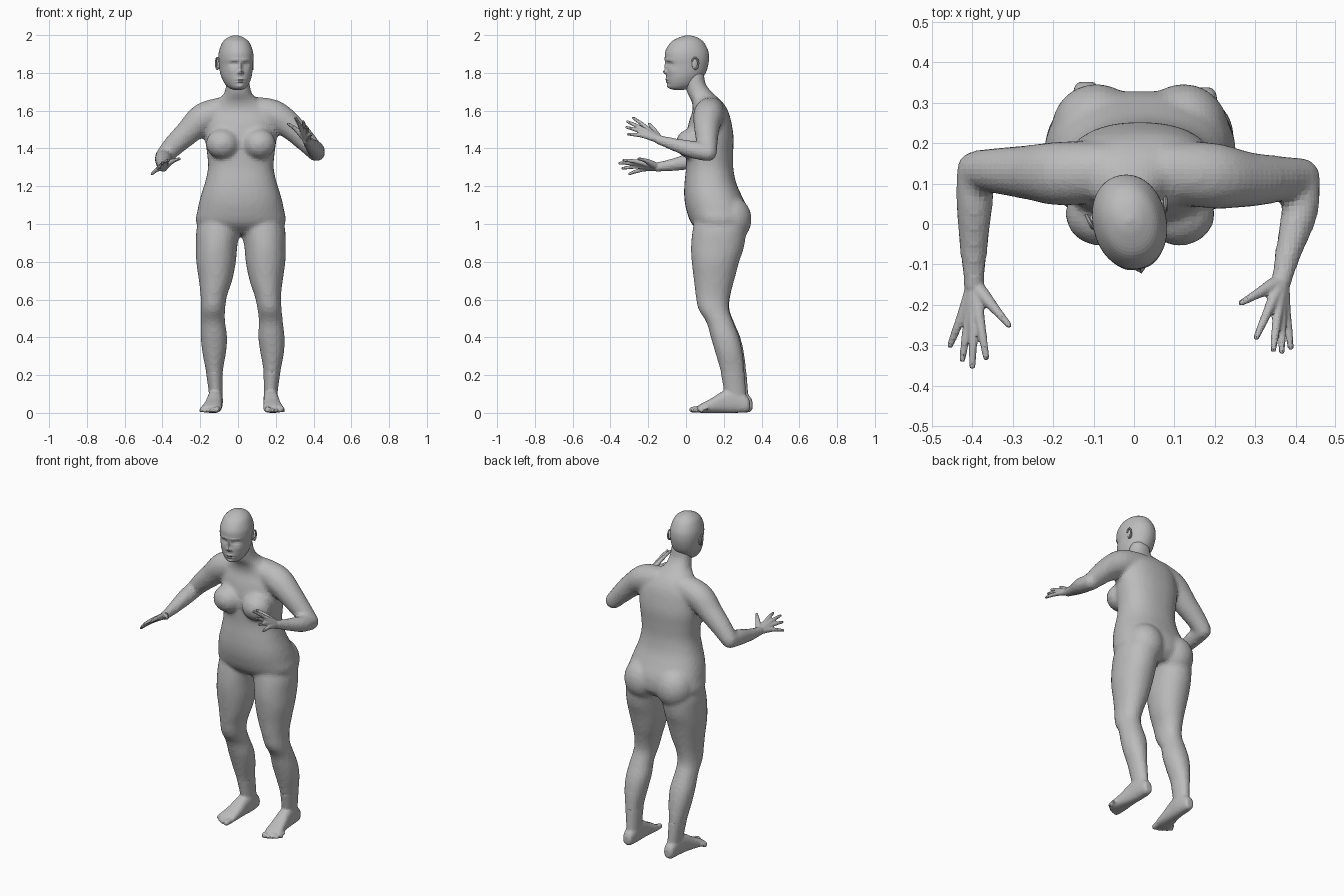
import bpy
import bmesh
from math import sin, cos, pi, exp, radians, copysign
from mathutils import Vector, Matrix

default_cube = bpy.data.objects.get("Cube")
if default_cube:
    bpy.data.objects.remove(default_cube, do_unlink=True)

# One plain grey for the whole figure
grey = bpy.data.materials.new("plain_grey")
grey.use_nodes = True
grey.diffuse_color = (0.5, 0.5, 0.5, 1)
grey.node_tree.nodes["Principled BSDF"].inputs["Base Color"].default_value = (0.5, 0.5, 0.5, 1)


def resample(stations, steps):
    """Catmull-Rom interpolation through tuples of any length."""
    padded = [stations[0], *stations, stations[-1]]
    result = []
    for a, b, c, d in zip(padded, padded[1:], padded[2:], padded[3:]):
        for i in range(steps):
            t = i / steps
            result.append(tuple(
                q + t * (r - p) / 2
                + t * t * (2 * p - 5 * q + 4 * r - s) / 2
                + t * t * t * (3 * q - p - 3 * r + s) / 2
                for p, q, r, s in zip(a, b, c, d)))
    return result + [stations[-1]]


def skin(bm, rings):
    """Bridge rings of points and close both ends."""
    loops = [[bm.verts.new(p) for p in ring] for ring in rings]
    for low, high in zip(loops, loops[1:]):
        for i in range(len(low)):
            j = (i + 1) % len(low)
            bm.faces.new((low[i], low[j], high[j], high[i]))
    bm.faces.new(loops[0][::-1])
    bm.faces.new(loops[-1])


def loft(bm, stations, along="z", sides=32, power=2.0, steps=4):
    """Stations are (position, centre x, half width, low edge, high edge)."""
    rings = []
    for pos, cx, half, low, high in resample(stations, steps):
        ring = []
        for i in range(sides):
            a = 2 * pi * i / sides
            u = copysign(abs(cos(a)) ** (2 / power), cos(a))
            v = copysign(abs(sin(a)) ** (2 / power), sin(a))
            x, w = cx + half * u, (low + high) / 2 + v * (high - low) / 2
            ring.append((x, w, pos) if along == "z" else (x, pos, w))
        rings.append(ring)
    skin(bm, rings)


def ball(bm, centre, radii):
    matrix = Matrix.Translation(centre) @ Matrix.Diagonal((*radii, 1))
    bmesh.ops.create_icosphere(bm, subdivisions=3, radius=1, matrix=matrix)


def tube(bm, stations, sides=16, steps=4):
    """Round limb through (x, y, z, radius) with ball ends."""
    path = resample(stations, steps)
    points = [Vector(p[:3]) for p in path]
    side, rings = None, []
    for i, p in enumerate(points):
        tangent = (points[min(i + 1, len(points) - 1)] - points[max(i - 1, 0)]).normalized()
        side = tangent.orthogonal() if side is None else side - tangent * side.dot(tangent)
        side.normalize()
        other = tangent.cross(side)
        rings.append([p + path[i][3] * (cos(2 * pi * k / sides) * side + sin(2 * pi * k / sides) * other)
                      for k in range(sides)])
    skin(bm, rings)
    for end in (stations[0], stations[-1]):
        ball(bm, end[:3], [end[3]] * 3)


def finish(bm, name, voxel=None, smoothing=4):
    """Turn the parts into one object, fused when a voxel size is given."""
    bmesh.ops.recalc_face_normals(bm, faces=bm.faces[:])
    mesh = bpy.data.meshes.new(name)
    bm.to_mesh(mesh)
    bm.free()
    mesh.materials.append(grey)
    obj = bpy.data.objects.new(name, mesh)
    bpy.context.collection.objects.link(obj)
    if voxel:
        fuse = obj.modifiers.new("fuse", 'REMESH')
        fuse.mode = 'VOXEL'
        fuse.voxel_size = voxel
        relax = obj.modifiers.new("relax", 'SMOOTH')
        relax.factor = 0.5
        relax.iterations = smoothing
    return obj


# Torso and neck
MID = 0.015
body = bmesh.new()
loft(body, [
    (0.95, MID, 0.13, 0.09, 0.28), (1.0, MID, 0.233, 0.03, 0.325), (1.08, MID, 0.228, 0, 0.325),
    (1.15, MID, 0.212, -0.01, 0.295), (1.22, MID, 0.19, -0.008, 0.265), (1.3, MID, 0.174, 0, 0.25),
    (1.38, MID, 0.18, 0, 0.25), (1.46, MID, 0.19, 0, 0.252), (1.54, MID, 0.188, 0.015, 0.24),
    (1.6, 0.01, 0.17, 0.035, 0.222), (1.65, 0, 0.115, 0.03, 0.19), (1.69, 0, 0.075, 0.008, 0.145),
    (1.74, 0, 0.063, -0.005, 0.105), (1.8, 0, 0.058, -0.01, 0.095)], power=2.3)
for s in (-1, 1):
    ball(body, (MID + s * 0.098, 0.025, 1.425), (0.088, 0.08, 0.08))   # bust
    ball(body, (MID + s * 0.108, 0.235, 1.025), (0.112, 0.113, 0.125))  # buttocks

# Legs, with the left one set slightly wider below the knee
LEG = [
    (1.04, 0.095, 0.105, 0.05, 0.31), (0.97, 0.105, 0.115, 0.035, 0.318), (0.88, 0.113, 0.109, 0.026, 0.308),
    (0.8, 0.116, 0.105, 0.03, 0.282), (0.7, 0.119, 0.088, 0.042, 0.255), (0.62, 0.128, 0.07, 0.053, 0.235),
    (0.55, 0.132, 0.064, 0.068, 0.23), (0.48, 0.132, 0.064, 0.112, 0.255), (0.4, 0.127, 0.07, 0.137, 0.288),
    (0.32, 0.126, 0.063, 0.162, 0.307), (0.22, 0.125, 0.045, 0.192, 0.32), (0.12, 0.119, 0.037, 0.212, 0.328),
    (0.05, 0.116, 0.034, 0.22, 0.335)]
FOOT = [
    (0.352, 0, 0.018, 0.02, 0.06), (0.335, 0, 0.031, 0.004, 0.09), (0.27, 0, 0.038, 0, 0.13),
    (0.21, 0.004, 0.041, 0, 0.115), (0.15, 0.01, 0.047, 0, 0.078), (0.1, 0.017, 0.053, 0, 0.052),
    (0.075, 0.021, 0.052, 0.002, 0.036)]
for s, label in ((-1, "right"), (1, "left")):
    def shift(z):
        return (0.03 + 0.025 * min(1, max(0, (0.6 - z) / 0.25))) if s > 0 else 0

    def back(z):
        return -0.014 * max(0, 0.7 - z) / 0.7 if s > 0 else 0

    loft(body, [(z, s * x + shift(z), w, f + back(z), b + back(z)) for z, x, w, f, b in LEG], power=2.1)

    # Foot with five toes
    foot = bmesh.new()
    heel_x = s * 0.118 + shift(0)
    turn = 1.3 if s < 0 else 0.8
    loft(foot, [(y + back(0), heel_x + s * x * turn, w, lo, hi) for y, x, w, lo, hi in FOOT],
         along="y", power=2.4)
    loft(foot, [(z, s * x + shift(z), w, f + back(z), b + back(z)) for z, x, w, f, b in LEG[-3:]])
    for i in range(5):
        r = 0.017 if i == 0 else 0.0125 - 0.0007 * i
        x = heel_x + s * (0.021 * turn - 0.036 + 0.005 * bool(i) + 0.0195 * i)
        tip = 0.048 + 0.003 * i * i + back(0)
        tube(foot, [(x, 0.11, 0.022, r), (x, 0.08, 0.02, r), (x + s * 0.004, tip, r, r)])
    finish(foot, label + "_foot", voxel=0.007, smoothing=3)

# Arms
UPPER_ARMS = {
    "right": [(-0.07, 0.13, 1.6, 0.075), (-0.18, 0.125, 1.563, 0.08), (-0.26, 0.128, 1.49, 0.068),
              (-0.34, 0.132, 1.415, 0.057), (-0.39, 0.135, 1.36, 0.048)],
    "left": [(0.08, 0.13, 1.6, 0.075), (0.19, 0.12, 1.575, 0.082), (0.28, 0.11, 1.515, 0.069),
             (0.36, 0.112, 1.437, 0.057), (0.412, 0.117, 1.38, 0.048)]}
FOREARMS = {
    "right": [(-0.393, 0.135, 1.355, 0.047), (-0.395, 0.05, 1.34, 0.046),
              (-0.397, -0.06, 1.315, 0.035), (-0.396, -0.15, 1.302, 0.026)],
    "left": [(0.415, 0.117, 1.378, 0.047), (0.41, 0.03, 1.395, 0.046),
             (0.385, -0.06, 1.42, 0.035), (0.365, -0.14, 1.445, 0.026)]}
for label in UPPER_ARMS:
    tube(body, UPPER_ARMS[label], sides=24)
    tube(body, FOREARMS[label], sides=24)
finish(body, "body", voxel=0.013, smoothing=6)

# Hands: thumb tip first, then index to little finger
FINGERTIPS = {
    "right": [(-0.31, -0.25, 1.345), (-0.366, -0.33, 1.338), (-0.4, -0.352, 1.322),
              (-0.425, -0.335, 1.295), (-0.455, -0.3, 1.265)],
    "left": [(0.266, -0.195, 1.53), (0.303, -0.28, 1.562), (0.345, -0.31, 1.542),
             (0.366, -0.315, 1.512), (0.388, -0.305, 1.475)]}
for label, tips in FINGERTIPS.items():
    hand = bmesh.new()
    wrist = Vector(FOREARMS[label][-1][:3])
    before = Vector(FOREARMS[label][-2][:3])
    tube(hand, [(*before.lerp(wrist, 0.75), 0.026), (*wrist, 0.025)])
    for i, tip in enumerate(map(Vector, tips)):
        thumb = i == 0
        knuckle = wrist.lerp(tip, 0.5) + Vector((0, 0, 0.006))
        middle = wrist.lerp(tip, 0.75) + Vector((0, 0, 0.005))
        tube(hand, [(*wrist, 0.02), (*wrist.lerp(knuckle, 0.5), 0.018 if thumb else 0.016),
                    (*knuckle, 0.014 if thumb else 0.0125), (*middle, 0.0105), (*tip, 0.008)], sides=12)
    finish(hand, label + "_hand", voxel=0.005, smoothing=2)

# Head, then facial relief pushed along the depth axis
head = bmesh.new()
loft(head, [
    (1.999, 0, 0.006, 0, 0.01), (1.99, 0, 0.036, -0.035, 0.05), (1.965, 0, 0.067, -0.083, 0.087),
    (1.92, 0, 0.086, -0.113, 0.112), (1.88, 0, 0.091, -0.118, 0.118), (1.84, 0, 0.088, -0.112, 0.113),
    (1.8, 0, 0.083, -0.112, 0.1), (1.77, 0, 0.075, -0.111, 0.08), (1.74, 0, 0.061, -0.104, 0.055),
    (1.72, 0, 0.043, -0.094, 0.02), (1.71, 0, 0.02, -0.07, -0.02)], sides=64, power=2.1, steps=5)
# Each relief is (x, z, width, height, depth)
RELIEF = {
    "socket": (0.034, 1.848, 0.018, 0.011, 0.012), "eyeball": (0.034, 1.846, 0.011, 0.006, -0.006),
    "brow": (0.03, 1.869, 0.028, 0.008, -0.004), "bridge": (0, 1.835, 0.009, 0.022, -0.01),
    "nose_tip": (0, 1.805, 0.011, 0.011, -0.018), "nostril": (0.013, 1.8, 0.006, 0.006, -0.006),
    "upper_lip": (0, 1.766, 0.021, 0.005, -0.007), "lower_lip": (0, 1.752, 0.018, 0.005, -0.007),
    "chin": (0, 1.727, 0.018, 0.012, -0.008), "cheek": (0.048, 1.81, 0.02, 0.02, -0.004)}
for v in head.verts:
    if v.co.y < -0.02:
        v.co.y += sum(depth * exp(-((abs(v.co.x) - x) / w) ** 2 - ((v.co.z - z) / h) ** 2)
                      for x, z, w, h, depth in RELIEF.values())

# Ears with a raised rim
for s in (-1, 1):
    ball(head, (s * 0.088, 0.022, 1.847), (0.008, 0.016, 0.028))
    rim = []
    for i in range(9):
        a = radians(150 - 30 * i)
        rim.append((s * (0.096 + 0.004 * cos(a)), 0.022 + 0.017 * cos(a),
                    1.85 + 0.03 * sin(a), 0.005))
    tube(head, rim, sides=8, steps=2)

# Turn the head slightly to its left
bmesh.ops.transform(head, verts=head.verts[:],
                    matrix=Matrix.Translation((-0.011, 0.005, 0)) @ Matrix.Rotation(radians(13), 4, 'Z'))
finish(head, "head")
